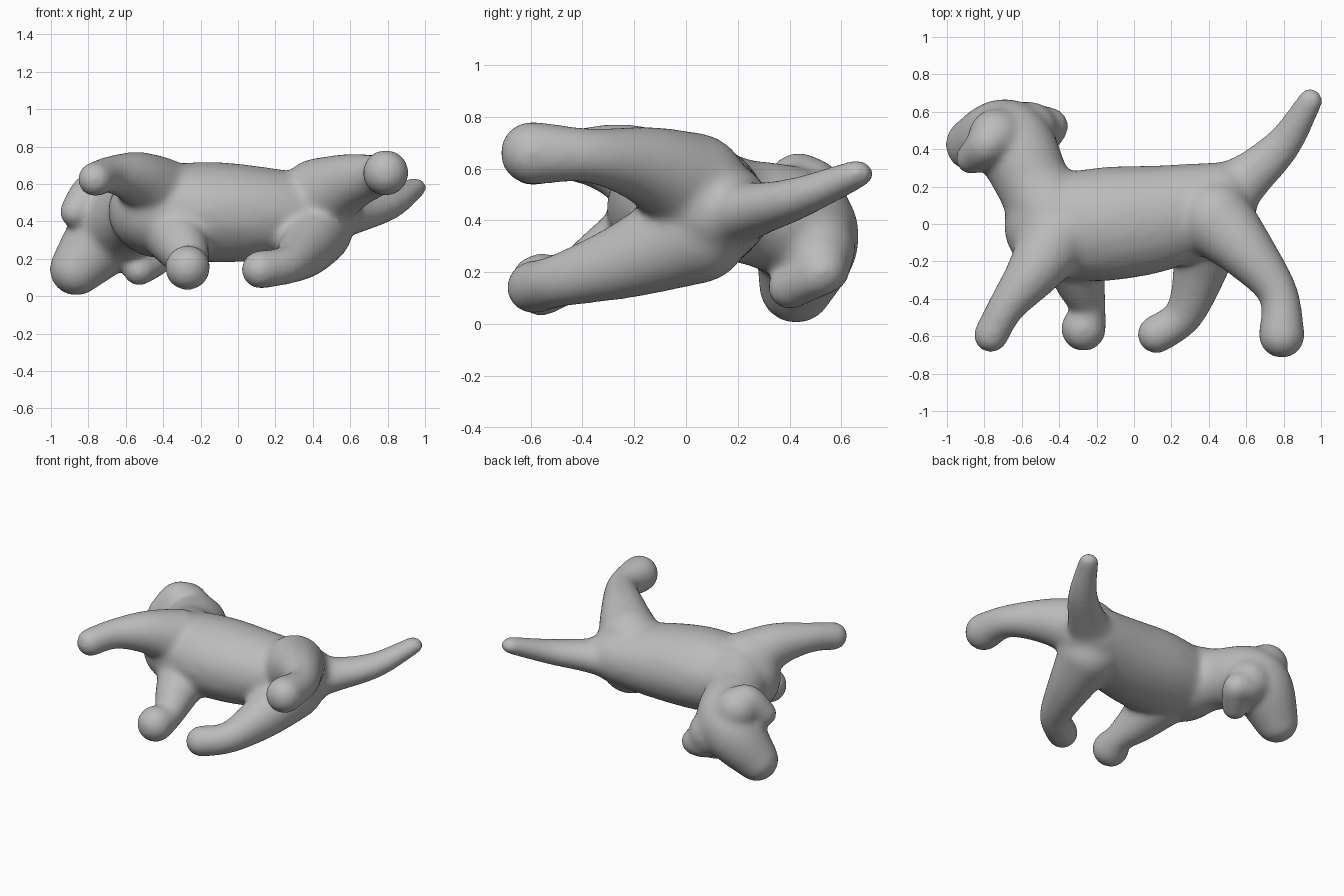
import bpy, bmesh
from mathutils import Matrix, Vector

if "Cube" in bpy.data.objects:
    bpy.data.objects.remove(bpy.data.objects["Cube"])

STEPS = 9
PAD = 0.007  # makes up for the shrinkage of the final smoothing


def spline(values, t):
    """Smooth interpolation through equally spaced vectors, t in 0..1."""
    n = len(values) - 1
    i = min(int(t * n), n - 1)
    f = t * n - i
    p0, p1, p2, p3 = (values[max(0, min(n, k))] for k in range(i - 1, i + 3))
    return p1 + (p2 - p0) * (f / 2) + (2 * p0 - 5 * p1 + 4 * p2 - p3) * (f * f / 2) \
        + (3 * p1 - p0 - 3 * p2 + p3) * (f ** 3 / 2)


def sweep(bm, points, radii, flat=1.0):
    """Sweep overlapping balls along a smooth path; flat squashes them across."""
    stations = [Vector((*p, r + PAD)) for p, r in zip(points, radii)]
    count = STEPS * (len(points) - 1)
    for i in range(count + 1):
        x, y, z, r = spline(stations, i / count)
        m = Matrix.Translation((x, y, z)) @ Matrix.Diagonal((r, r, r * flat, 1))
        bmesh.ops.create_icosphere(bm, subdivisions=3, radius=1, matrix=m)


def leg(bm, root, joint, ankle, paw, paw_radius, size=1.0):
    """All legs share one taper, ending in a rounded paw."""
    sweep(bm, (root, joint, ankle, paw),
          (0.19 * size, 0.137 * size, 0.094 * size, paw_radius))


bm = bmesh.new()

# Torso, deepest at the chest
sweep(bm, ((-0.42, -0.01, 0.455), (-0.15, 0, 0.45), (0.15, 0.035, 0.44), (0.44, 0.11, 0.44)),
      (0.27, 0.3, 0.275, 0.215), 0.88)

# Neck, skull and muzzle, turned to the side
sweep(bm, ((-0.43, 0.04, 0.45), (-0.53, 0.2, 0.44), (-0.67, 0.45, 0.36), (-0.865, 0.425, 0.145)),
      (0.24, 0.195, 0.21, 0.138))

# Broad forehead from ear to ear
sweep(bm, ((-0.74, 0.47, 0.5), (-0.56, 0.5, 0.29)), (0.14, 0.15))

# Hanging ears
sweep(bm, ((-0.74, 0.47, 0.54), (-0.79, 0.42, 0.55), (-0.87, 0.35, 0.45)), (0.1, 0.1, 0.08))
sweep(bm, ((-0.52, 0.53, 0.22), (-0.44, 0.52, 0.2), (-0.53, 0.4, 0.14)), (0.1, 0.085, 0.08))

# Front legs
leg(bm, (-0.42, -0.08, 0.55), (-0.54, -0.26, 0.63), (-0.68, -0.44, 0.65),
    (-0.765, -0.595, 0.625), 0.088)
leg(bm, (-0.34, -0.1, 0.36), (-0.29, -0.3, 0.25), (-0.245, -0.45, 0.175),
    (-0.27, -0.56, 0.152), 0.116, 0.95)

# Hind legs
leg(bm, (0.43, 0.03, 0.53), (0.6, -0.145, 0.61), (0.77, -0.37, 0.65),
    (0.79, -0.595, 0.66), 0.118, 1.07)
leg(bm, (0.41, 0.04, 0.36), (0.36, -0.22, 0.25), (0.27, -0.48, 0.17),
    (0.12, -0.59, 0.142), 0.098, 1.05)

# Tail
sweep(bm, ((0.47, 0.15, 0.43), (0.61, 0.25, 0.44), (0.8, 0.43, 0.487), (0.943, 0.66, 0.58)),
      (0.17, 0.125, 0.092, 0.062), 0.82)

mesh = bpy.data.meshes.new("dog_body")
bm.to_mesh(mesh)
bm.free()
dog = bpy.data.objects.new("dog_body", mesh)
bpy.context.collection.objects.link(dog)

# Single plain grey
grey = bpy.data.materials.new("plain_grey")
grey.diffuse_color = (0.5, 0.5, 0.5, 1)
grey.use_nodes = True
grey.node_tree.nodes["Principled BSDF"].inputs["Base Color"].default_value = grey.diffuse_color
mesh.materials.append(grey)

# Fuse all parts into one soft skin
fuse = dog.modifiers.new("fuse", 'REMESH')
fuse.mode = 'VOXEL'
fuse.voxel_size = 0.016
fuse.use_smooth_shade = True
soften = dog.modifiers.new("soften", 'SMOOTH')
soften.factor = 0.5
soften.iterations = 26
